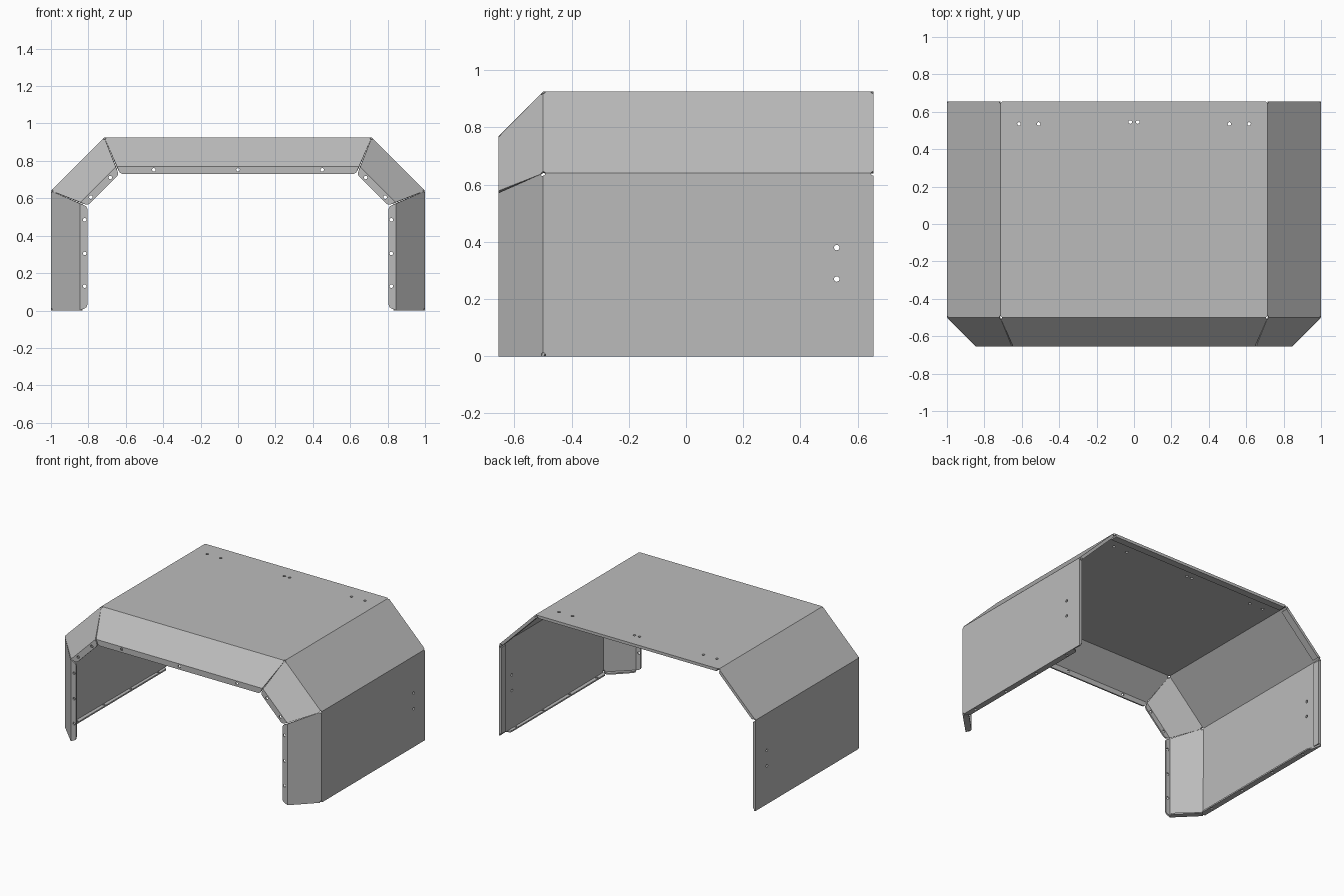
import bpy, bmesh
from math import tan, radians
from mathutils import Vector, Matrix

cube = bpy.data.objects.get("Cube")
if cube:
    bpy.data.objects.remove(cube, do_unlink=True)

GREY = 0.5
steel = bpy.data.materials.new("grey sheet steel")
steel.use_nodes = True
steel.diffuse_color = (GREY, GREY, GREY, 1)
steel.node_tree.nodes["Principled BSDF"].inputs["Base Color"].default_value = (GREY, GREY, GREY, 1)

FRONT, BEND, TAB_END, BACK = -0.655, -0.5, 0.59, 0.655
DEPTH, LIP, THICK, GAP = 0.155, 0.04, 0.01, 0.004


def section(d, y):
    """Left half of the arch section, moved inward by d, at depth y."""
    t = d * tan(radians(22.5))
    return [Vector(p) for p in ((1 - d, y, 0), (1 - d, y, 0.64 - t),
                                (0.715 - t, y, 0.925 - d), (0, y, 0.925 - d))]


def trim(a, b, start, end):
    """Shorten the line a-b at each end."""
    u = (b - a).normalized()
    return a + u * start, b - u * end


def face(bm, points):
    bm.faces.new([bm.verts.new(p) for p in points])


def rounded(before, corner, after):
    """Points of a rounded corner."""
    p, q = corner.lerp(before, 0.35), corner + (after - corner).normalized() * 0.018
    return [p.lerp(corner, t).lerp(corner.lerp(q, t), t) for t in (0, 0.33, 0.67, 1)]


def tab(bm, a, b, ia, ib, round_b=True):
    """Flange on edge a-b reaching to ia-ib, with rounded free corners."""
    far = rounded(b, ib, ia) if round_b else [ib]
    face(bm, [a, b] + far + rounded(a, ia, ib)[::-1])


def finish(bm, name):
    """Weld, face outward, mirror and thicken a half shell."""
    bmesh.ops.remove_doubles(bm, verts=bm.verts, dist=1e-4)
    bmesh.ops.recalc_face_normals(bm, faces=bm.faces)
    # each loose piece is turned so that its normals face away from the middle
    todo = set(bm.faces)
    while todo:
        piece, stack = set(), [next(iter(todo))]
        while stack:
            f = stack.pop()
            if f not in piece:
                piece.add(f)
                stack += [g for e in f.edges for g in e.link_faces]
        big = max(piece, key=lambda f: f.calc_area())
        if big.normal.dot(big.calc_center_median() - Vector((0, 0, 0.3))) < 0:
            bmesh.ops.reverse_faces(bm, faces=list(piece))
        todo -= piece
    mesh = bpy.data.meshes.new(name)
    bm.to_mesh(mesh)
    bm.free()
    mesh.materials.append(steel)
    obj = bpy.data.objects.new(name, mesh)
    bpy.context.collection.objects.link(obj)
    mirror = obj.modifiers.new("mirror", 'MIRROR')
    mirror.use_clip = True
    solid = obj.modifiers.new("sheet thickness", 'SOLIDIFY')
    solid.thickness, solid.offset = THICK, -1
    solid.use_even_offset = True
    return obj


# Folded cover: walls, shoulders and roof with their front bevels and lips
bm = bmesh.new()
rows = [section(0, y) for y in (BEND, TAB_END, BACK)]
nose = section(DEPTH, FRONT)
lip = section(DEPTH + LIP, FRONT)
lip[0].z = 0.018
for i in range(3):
    for near, far in zip(rows, rows[1:]):
        face(bm, [near[i], near[i + 1], far[i + 1], far[i]])
    cuts = (GAP if i > 0 else 0, GAP if i < 2 else 0)
    a, b = trim(nose[i], nose[i + 1], *cuts)
    ia, ib = trim(lip[i], lip[i + 1], *cuts)
    face(bm, [rows[0][i], rows[0][i + 1], b, a])
    tab(bm, a, b, ia, ib, round_b=i < 2)

# Bottom flanges under the wall and under its front bevel
foot, heel, toe = rows[0][0], rows[1][0], nose[0]
inward = Vector((-LIP, 0, 0))
slant = Vector((-LIP, LIP, 0)) * 0.707
tab(bm, foot, heel, *trim(foot + inward, heel + inward, 0.022, 0.01))
tab(bm, toe, foot, *trim(toe + slant, foot + slant, 0.015, 0.022))
cover = finish(bm, "folded_cover")

# Hem folded flat against the inside of the back edge
bm = bmesh.new()
inner, edge = section(THICK, BACK - 0.05), section(THICK, BACK)
for i in range(3):
    ends = (0.014, 0.014 if i < 2 else 0)
    a, b = trim(inner[i], inner[i + 1], *ends)
    c, d = trim(edge[i], edge[i + 1], *ends)
    face(bm, [a, b, d, c])
finish(bm, "back_hem")

# Holes: (position, drilling direction), repeated on both sides
X, Y, Z = Vector((1, 0, 0)), Vector((0, 1, 0)), Vector((0, 0, 1))
bolts = [((0.82, FRONT, z), Y) for z in (0.13, 0.305, 0.485)]
bolts += [((x, FRONT, z), Y) for x, z in ((0.787, 0.606), (0.682, 0.711), (0.45, 0.752), (0, 0.752))]
bolts += [((1, 0.527, z), X) for z in (0.27, 0.38)]
bolts += [((x, y, 0.925), Z) for x, y in ((0.615, 0.535), (0.51, 0.535), (0.02, 0.545))]
bolts += [((0.977, -0.4 + 0.3 * k, 0), Z) for k in range(4)]
# Small relief holes where the folds meet
reliefs = [((1, y, 0.64), Vector((0.92, 0, 0.38))) for y in (BEND, BACK)]
reliefs += [((0.715, y, 0.925), Vector((0.38, 0, 0.92))) for y in (BEND, BACK)]
reliefs += [((1, BEND, 0), Vector((1, -0.4, -1)))]

bm = bmesh.new()
for holes, radius in ((bolts, 0.0095), (reliefs, 0.008)):
    for (x, y, z), axis in holes:
        for side in ((1, -1) if x else (1,)):
            turn = Vector((axis.x * side, axis.y, axis.z)).to_track_quat('Z', 'Y')
            place = Matrix.Translation((x * side, y, z)) @ turn.to_matrix().to_4x4()
            bmesh.ops.create_cone(bm, cap_ends=True, segments=16, radius1=radius,
                                  radius2=radius, depth=0.05, matrix=place)
mesh = bpy.data.meshes.new("hole_cutter")
bm.to_mesh(mesh)
bm.free()
mesh.materials.append(steel)
cutter = bpy.data.objects.new("hole_cutter", mesh)
bpy.context.collection.objects.link(cutter)
cutter.hide_render = True
cutter.hide_viewport = True
drill = cover.modifiers.new("holes", 'BOOLEAN')
drill.operation, drill.solver, drill.object = 'DIFFERENCE', 'EXACT', cutter
drill.use_self = True
